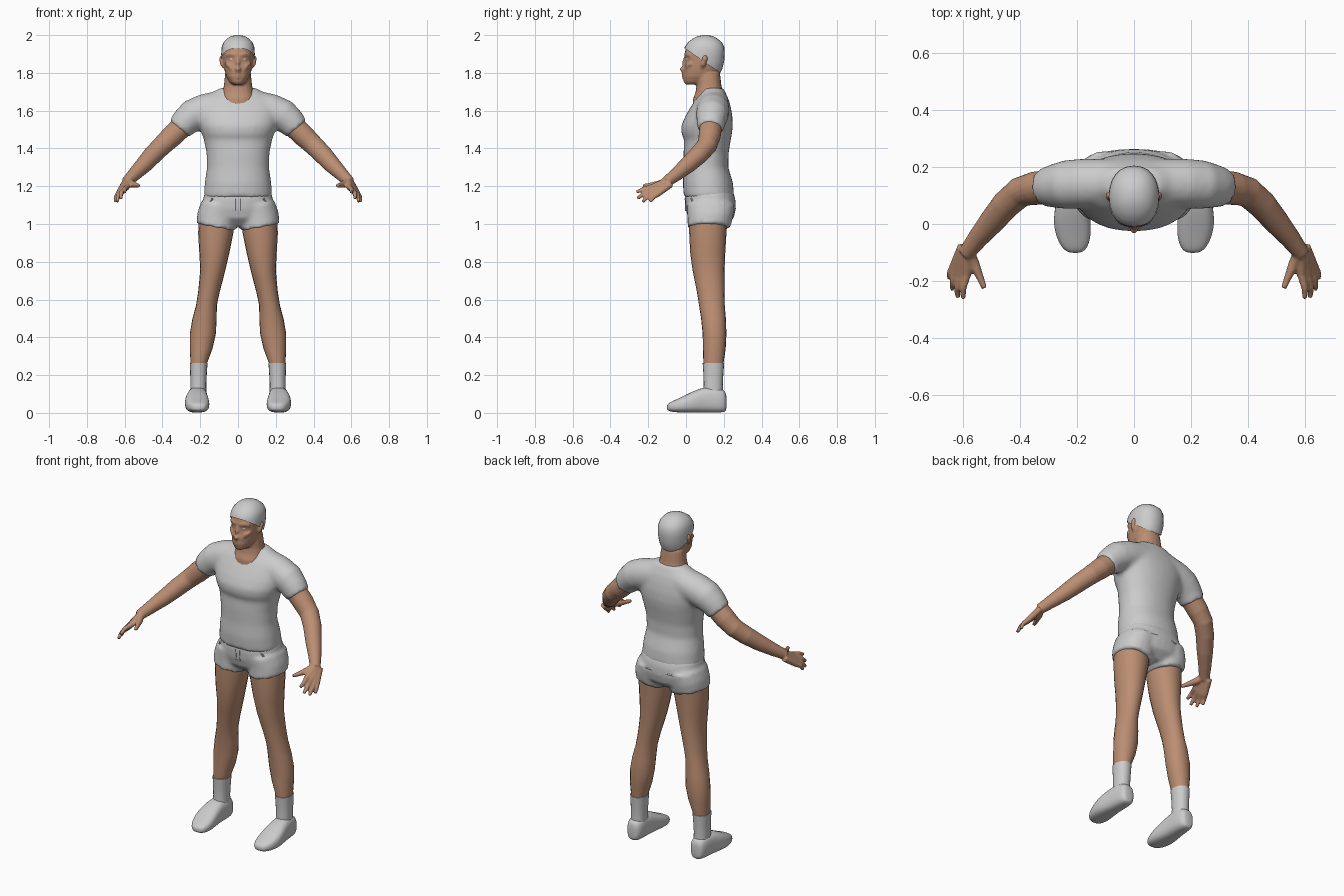
import bpy, bmesh, math
from mathutils import Vector as V

SKIN = bpy.data.materials.new("skin")
SKIN.diffuse_color = (0.5, 0.27, 0.17, 1)


def ring(c, u, v, n, e=2.0):
    """Superellipse section around c, spanned by half axes u and v."""
    pts = []
    for i in range(n):
        a = 2 * math.pi * i / n
        ca, sa = math.cos(a), math.sin(a)
        pts.append(V(c) + V(u) * math.copysign(abs(ca) ** (2 / e), ca)
                   + V(v) * math.copysign(abs(sa) ** (2 / e), sa))
    return pts


def skin_rings(bm, rings):
    loops = [[bm.verts.new(p) for p in r] for r in rings]
    n = len(loops[0])
    for a, b in zip(loops, loops[1:]):
        for i in range(n):
            j = (i + 1) % n
            bm.faces.new((a[i], a[j], b[j], b[i]))
    bm.faces.new(loops[0])
    bm.faces.new(loops[-1])


def stack(bm, rows, n=20, e=2.2, tilt=0.0, side=1, grow=0.0):
    """Horizontal sections: (z, centre x, half width, front y, back y)."""
    skin_rings(bm, [ring((side * cx, (f + b) / 2, z), (rx + grow, 0, side * tilt * rx),
                         (0, (b - f) / 2 + grow, 0), n, e) for z, cx, rx, f, b in rows])


def tube(bm, path, n=14, side=1):
    """Round limb along (x, y, z, radius) points."""
    pts = [V((side * p[0], p[1], p[2])) for p in path]
    rings = []
    for i, p in enumerate(pts):
        t = pts[min(i + 1, len(pts) - 1)] - pts[max(i - 1, 0)]
        q = t.to_track_quat('Z', 'Y')
        r = path[i][3]
        rings.append(ring(p, q @ V((r, 0, 0)), q @ V((0, r, 0)), n))
    skin_rings(bm, rings)


def finish(bm, name, mat=None, voxel=0, smooth=0, subsurf=0, mirror=False):
    bmesh.ops.recalc_face_normals(bm, faces=bm.faces)
    me = bpy.data.meshes.new(name)
    bm.to_mesh(me)
    bm.free()
    me.shade_smooth()
    me.set_sharp_from_angle(angle=math.radians(40))
    ob = bpy.data.objects.new(name, me)
    bpy.context.collection.objects.link(ob)
    if mat:
        me.materials.append(mat)
    if voxel:
        m = ob.modifiers.new("fuse", 'REMESH')
        m.mode, m.voxel_size, m.use_smooth_shade = 'VOXEL', voxel, True
    if smooth:
        m = ob.modifiers.new("soften", 'SMOOTH')
        m.factor, m.iterations = 0.5, smooth
    if subsurf:
        ob.modifiers.new("subsurf", 'SUBSURF').levels = subsurf
        ob.modifiers["subsurf"].render_levels = subsurf
    if mirror:
        ob.modifiers.new("mirror", 'MIRROR').use_mirror_merge = False
    return ob


# Shirt: torso and sleeves fused
bm = bmesh.new()
stack(bm, [(1.142, 0, .182, -.012, .256), (1.22, 0, .176, -.017, .248),
           (1.30, 0, .164, -.012, .224), (1.38, 0, .167, -.013, .226),
           (1.45, 0, .182, -.010, .238), (1.475, 0, .19, -.024, .243),
           (1.52, 0, .205, -.026, .248), (1.57, 0, .215, -.004, .246),
           (1.62, 0, .215, .025, .237), (1.66, 0, .20, .05, .226),
           (1.69, 0, .15, .075, .212), (1.72, 0, .095, .09, .197)], n=32)
for s in (1, -1):
    tube(bm, [(.08, .145, 1.625, .085), (.18, .142, 1.60, .088), (.24, .138, 1.575, .086),
              (.28, .133, 1.54, .077), (.313, .129, 1.502, .068)], n=20, side=s)
finish(bm, "shirt", voxel=0.013, smooth=5)

# Shorts: pelvis and two short legs
bm = bmesh.new()
stack(bm, [(1.175, 0, .176, 0, .248), (1.13, 0, .184, -.006, .262), (1.08, 0, .19, -.002, .264),
           (1.03, 0, .185, .012, .252), (.985, 0, .10, .06, .20)], n=32, e=2.3)
for s in (1, -1):
    stack(bm, [(1.10, .10, .095, .004, .258), (1.04, .113, .102, .008, .25),
               (.982, .118, .102, .008, .235)], tilt=.2, side=s)
finish(bm, "shorts", voxel=0.012, smooth=3)

# Pocket and fly seams
bm = bmesh.new()
tube(bm, [(.135, .028, 1.135, .006), (.16, .045, 1.10, .006), (.18, .075, 1.05, .006)], 8)
tube(bm, [(.045, .256, 1.10, .006), (.09, .25, 1.098, .006), (.13, .234, 1.10, .006)], 8)
tube(bm, [(.012, -.003, 1.135, .004), (.012, .0, 1.07, .004)], 8)
finish(bm, "shorts_seams", mirror=True)

# Legs
bm = bmesh.new()
stack(bm, [(.12, .209, .036, .10, .19), (.26, .208, .043, .092, .198), (.34, .195, .06, .09, .21),
           (.42, .186, .069, .088, .214), (.50, .177, .064, .08, .211), (.57, .167, .055, .069, .205),
           (.64, .154, .057, .058, .203), (.70, .143, .062, .046, .203), (.76, .133, .067, .034, .204),
           (.85, .125, .08, .022, .208), (.95, .118, .093, .017, .214),
           (1.04, .112, .095, .015, .22)], n=20, e=2.1)
finish(bm, "legs", SKIN, mirror=True)

# Socks
bm = bmesh.new()
stack(bm, [(.09, .210, .044, .09, .198), (.15, .210, .042, .094, .195),
           (.21, .209, .044, .092, .198), (.265, .208, .047, .088, .202)], n=20)
finish(bm, "socks", mirror=True)

# Shoes: sections from toe to heel (y, centre x, half width, bottom, top)
bm = bmesh.new()
skin_rings(bm, [ring((cx, y, (lo + hi) / 2), (w, 0, 0), (0, 0, (hi - lo) / 2), 16, 2.7)
                for y, cx, w, lo, hi in [
                    (-.102, .207, .018, .018, .04), (-.09, .208, .042, .008, .054),
                    (-.05, .212, .061, .002, .072), (0, .217, .067, 0, .097),
                    (.05, .218, .062, 0, .121), (.10, .215, .055, 0, .138),
                    (.16, .212, .052, 0, .140), (.20, .212, .044, .002, .125),
                    (.216, .212, .026, .012, .10)]])
finish(bm, "shoes", subsurf=2, mirror=True)

# Arms with hands, fingers fused to the wrist
bm = bmesh.new()
tube(bm, [(.22, .135, 1.58, .058), (.305, .13, 1.508, .06), (.35, .125, 1.465, .059),
          (.40, .112, 1.417, .054), (.45, .068, 1.367, .051), (.50, .008, 1.312, .045),
          (.55, -.052, 1.262, .036), (.59, -.105, 1.222, .029)], n=18)
fingers = [((.588, -.178, 1.195), (.600, -.262, 1.168)),
           ((.607, -.178, 1.178), (.620, -.258, 1.135)),
           ((.622, -.166, 1.165), (.639, -.230, 1.117)),
           ((.632, -.148, 1.160), (.649, -.190, 1.116))]
for i, (k, t) in enumerate(fingers):
    mid = V(k).lerp(V(t), .5) + V((.006, -.004, .005))
    tube(bm, [(.583 + .006 * i, -.098 + .006 * i, 1.228 - .005 * i, .02), (*k, .0165),
              (*mid, .0125), (*t, .0095)], n=10)
tube(bm, [(.583, -.10, 1.228, .022), (.562, -.138, 1.212, .02), (.542, -.185, 1.206, .014),
          (.525, -.226, 1.203, .010)], n=10)
finish(bm, "arms", SKIN, voxel=0.006, smooth=3, mirror=True)

# Head with neck, nose, brow, lips and ears
head = [(1.738, 0, .026, .0, .09), (1.75, 0, .043, -.012, .13), (1.78, 0, .062, -.016, .162),
        (1.82, 0, .073, -.013, .184), (1.86, 0, .079, -.005, .194), (1.90, 0, .081, -.008, .197),
        (1.935, 0, .079, .0, .196), (1.962, 0, .069, .018, .182), (1.982, 0, .05, .045, .158),
        (1.991, 0, .025, .075, .13)]
bm = bmesh.new()
stack(bm, head, n=24)
stack(bm, [(1.63, 0, .095, .035, .20), (1.665, 0, .09, .038, .20), (1.695, 0, .084, .05, .198),
           (1.73, 0, .075, .055, .188), (1.80, 0, .068, .05, .18)], n=20)
tube(bm, [(0, .0, 1.888, .009), (0, -.012, 1.85, .011), (0, -.021, 1.822, .015),
          (0, -.012, 1.806, .012)], 10)
tube(bm, [(-.022, -.006, 1.787, .005), (0, -.015, 1.789, .009), (.022, -.006, 1.787, .005)], 8)
tube(bm, [(-.022, -.005, 1.778, .005), (0, -.014, 1.776, .009), (.022, -.005, 1.778, .005)], 8)
for s in (1, -1):
    tube(bm, [(.008, -.003, 1.893, .009), (.035, .004, 1.90, .011), (.06, .025, 1.893, .01)], 8, s)
    tube(bm, [(.073, .085, 1.828, .008), (.082, .09, 1.845, .013), (.084, .10, 1.875, .016),
              (.084, .103, 1.892, .010)], 10, s)
    tube(bm, [(.02, -.002, 1.805, .01), (.045, .009, 1.838, .013), (.062, .03, 1.85, .012)], 8, s)
finish(bm, "head", SKIN, voxel=0.006, smooth=3)

# Eyes
bm = bmesh.new()
bmesh.ops.create_uvsphere(bm, u_segments=12, v_segments=8, radius=.013)
bmesh.ops.translate(bm, vec=(.031, .013, 1.873), verts=bm.verts)
finish(bm, "eyes", mirror=True)

# Hair cap: enlarged skull cut along the slanted hairline
bm = bmesh.new()
stack(bm, head[2:-1] + [(1.994, 0, .03, .07, .135), (2.0, 0, .006, .095, .11)], n=24, grow=.008)
bmesh.ops.bisect_plane(bm, geom=bm.verts[:] + bm.edges[:] + bm.faces[:],
                       plane_co=(0, -.01, 1.932), plane_no=(0, -.145, -.21), clear_outer=True)
finish(bm, "hair")
